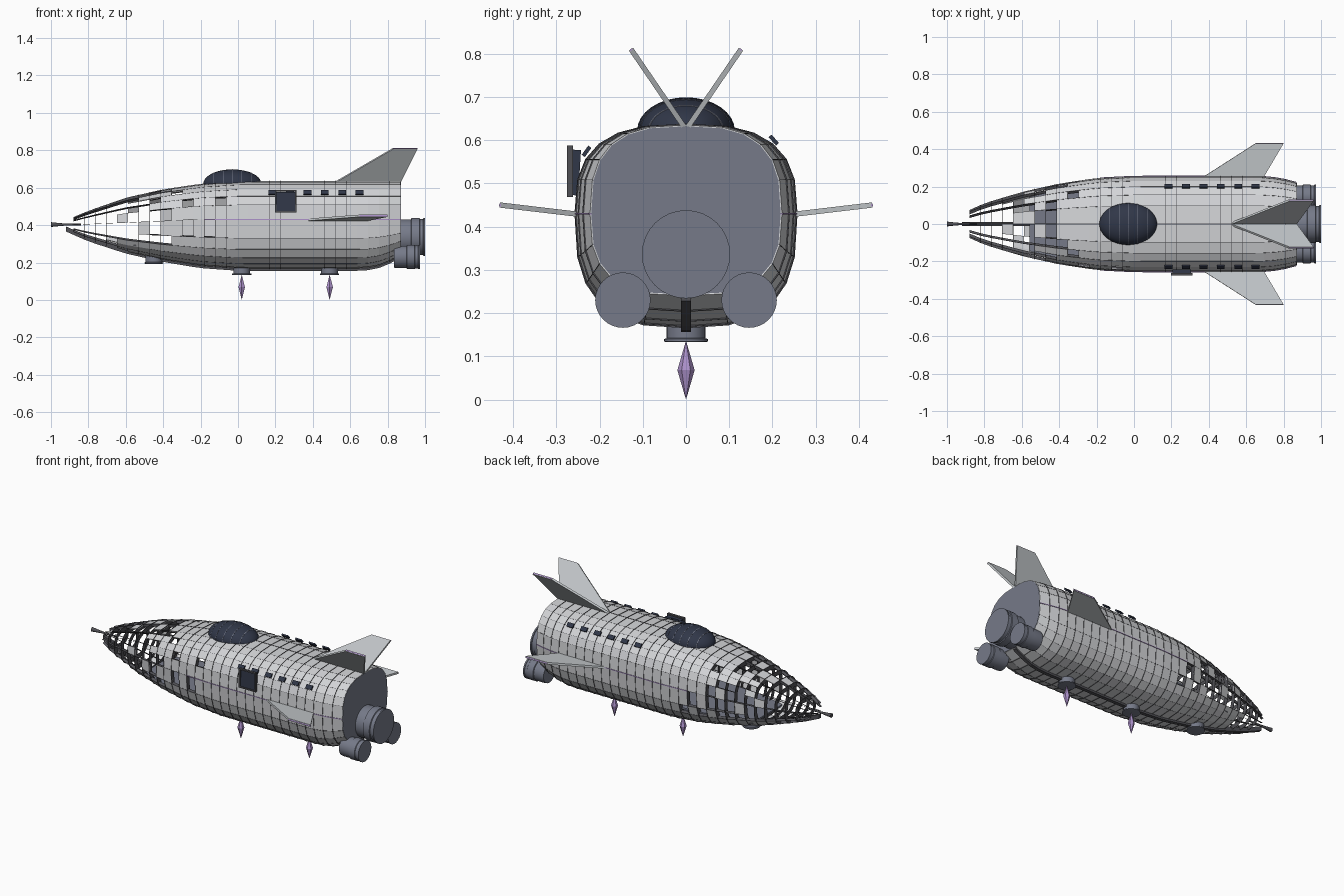
import bpy, bmesh, math, random
from mathutils import Vector, Matrix

random.seed(4)
cube = bpy.data.objects.get("Cube")
if cube:
    bpy.data.objects.remove(cube, do_unlink=True)


def material(name, r, g, b):
    m = bpy.data.materials.new(name)
    m.use_nodes = True
    m.diffuse_color = (r, g, b, 1)
    m.node_tree.nodes["Principled BSDF"].inputs["Base Color"].default_value = (r, g, b, 1)
    return m


PLATE = material("pale hull grey", .65, .66, .68)
FIN = material("fin grey", .57, .6, .62)
FRAME = material("dark frame grey", .08, .08, .09)
METAL = material("blue grey metal", .18, .195, .25)
GLASS = material("dark navy glass", .03, .038, .065)
VIOLET = material("violet crystal", .42, .29, .6)


def finish(bm, name, mat, smooth=False):
    bmesh.ops.recalc_face_normals(bm, faces=bm.faces)
    mesh = bpy.data.meshes.new(name)
    bm.to_mesh(mesh)
    bm.free()
    mesh.materials.append(mat)
    ob = bpy.data.objects.new(name, mesh)
    bpy.context.collection.objects.link(ob)
    if smooth:
        bpy.ops.object.select_all(action="DESELECT")
        ob.select_set(True)
        bpy.context.view_layer.objects.active = ob
        bpy.ops.object.shade_smooth_by_angle(angle=math.radians(35))
    return ob


def loft(bm, rings, closed=False):
    """Skin a list of equal point rings, capped unless the loft closes on itself."""
    vs = [[bm.verts.new(p) for p in ring] for ring in rings]
    n, m = len(vs[0]), len(vs)
    for i in range(m if closed else m - 1):
        a, b = vs[i], vs[(i + 1) % m]
        for k in range(n):
            bm.faces.new((a[k], a[(k + 1) % n], b[(k + 1) % n], b[k]))
    if not closed:
        bm.faces.new(vs[0])
        bm.faces.new(vs[-1])


def lathe(name, profile, mat, origin, axis="Z", sides=24, smooth=True):
    """Turn (radius, height) pairs around an axis, with a corner facing +y."""
    bm = bmesh.new()
    loft(bm, [[(r * math.sin(a), r * math.cos(a), h) for a in
               [math.tau * k / sides for k in range(sides)]] for r, h in profile])
    if axis == "X":
        bm.transform(Matrix.Rotation(math.pi / 2, 4, "Y"))
    bm.transform(Matrix.Translation(origin))
    return finish(bm, name, mat, smooth)


def box(name, center, size, mat, roll=0):
    bm = bmesh.new()
    bmesh.ops.create_cube(bm, size=1)
    bm.transform(Matrix.Translation(center) @ Matrix.Rotation(roll, 4, "X") @ Matrix.Diagonal((*size, 1)))
    return finish(bm, name, mat)


# Hull shape: x, half width, top, bottom
STATIONS = [(-.92, .055, .425, .378), (-.8, .11, .475, .325), (-.6, .17, .545, .26),
            (-.4, .215, .59, .215), (-.2, .245, .62, .182), (0, .255, .635, .168),
            (.68, .255, .635, .168), (.78, .245, .635, .188), (.87, .222, .635, .24)]
SIDES, ROWS = 24, 30
XS = [-.88 + 1.75 * i / ROWS for i in range(ROWS + 1)]


def hull_point(x, k, off=0.0):
    for a, b in zip(STATIONS, STATIONS[1:]):
        if x <= b[0] + 1e-6:
            break
    f = (x - a[0]) / (b[0] - a[0])
    w, top, bot = [a[i] + (b[i] - a[i]) * f for i in (1, 2, 3)]
    mid = min(.43, .40 + .03 * (x + .92) / .7)
    t = math.tau * k / SIDES
    s, c = math.sin(t), math.cos(t)
    y = math.copysign(abs(s) ** .714, s) * w
    z = math.copysign(abs(c) ** .714, c) * (top - mid if c > 0 else mid - bot)
    d = Vector((0, y, z))
    return Vector((x, 0, mid)) + d + d.normalized() * off


# Hull plates, thinning out toward the open nose, most of all on the flanks
bm = bmesh.new()
for i in range(ROWS):
    x = (XS[i] + XS[i + 1]) / 2
    for k in range(SIDES):
        from_top = abs((k + 12.5) % SIDES - 12)
        if from_top > 7.6:
            chance = (x + .72) / .2
        elif from_top > 4.4:
            chance = (x + .75) / .7
        else:
            chance = (x + .68) / .42
        if random.random() < chance:
            bm.faces.new([bm.verts.new(hull_point(XS[i + a], k + b))
                          for a, b in ((0, 0), (1, 0), (1, 1), (0, 1))])
plates = finish(bm, "hull_plates", PLATE)
# every loose quad must face away from the hull axis
for poly in plates.data.polygons:
    c = poly.center
    if poly.normal.dot(Vector((0, c.y, c.z - .42))) < 0:
        poly.flip()
solid = plates.modifiers.new("thickness", "SOLIDIFY")
solid.thickness, solid.offset = .005, -1

# Ribs: very thin deep hoops
bm = bmesh.new()
for x in XS[1:-1]:
    loft(bm, [[hull_point(x + dx, k, off) for k in range(SIDES)]
              for dx, off in ((-.0007, -.026), (-.0007, .003), (.0007, .003), (.0007, -.026))], True)
finish(bm, "ribs", FRAME)


# Stringers: thin fins along the hull
def stringer(bm, k, start, half, inner, outer):
    rings = []
    for x in [x for x in XS if x >= start]:
        p, q = hull_point(x, k, inner), hull_point(x, k, outer)
        side = (q - p).normalized().cross(Vector((1, 0, 0))) * half
        rings.append([p - side, p + side, q + side, q - side])
    loft(bm, rings)


bm = bmesh.new()
for k in range(SIDES):
    stringer(bm, k, -.5 if k % 2 else -.9, .0008, -.016, .0008)
stringer(bm, 0, -.9, .003, -.016, .001)
finish(bm, "stringers", FRAME)
bm = bmesh.new()
for k in (6, 18):
    stringer(bm, k, -.2, .002, -.005, .003)
finish(bm, "side_trim", VIOLET)

# Keel running up to the bow
bm = bmesh.new()
rings = []
for x in [-.92] + XS:
    p = hull_point(x, SIDES // 2)
    low = max(p.z - .012, .155)
    rings.append([(x, y, z) for y, z in ((-.011, p.z + .015), (.011, p.z + .015), (.011, low), (-.011, low))])
loft(bm, rings)
finish(bm, "keel", FRAME)

# Stern bulkhead and interior deck
bm = bmesh.new()
loft(bm, [[hull_point(.87, k, -.003) + Vector((dx, 0, 0)) for k in range(SIDES)] for dx in (-.02, .001)])
finish(bm, "stern_bulkhead", METAL)
bm = bmesh.new()
loft(bm, [[(x, y, z) for y, z in ((-w, .29), (w, .29), (w, .3), (-w, .3))]
          for x, w in ((-.56, .145), (-.4, .18), (-.2, .21), (.2, .22))])
finish(bm, "interior_deck", METAL)

# Bow spike
lathe("bow_spike", [(.013, -1), (.011, -.985), (.006, -.93), (.005, -.84)], FRAME, (0, 0, .403), "X", 12)


# Canopy with thin hoops
def canopy_section(x, grow):
    s = math.sqrt(max(.0004, 1 - (x / .155) ** 2))
    return [(x - .03, (.112 * s + grow) * math.cos(a), .622 + (.076 * s + grow) * math.sin(a))
            for a in [math.tau * k / 32 for k in range(32)]]


bm = bmesh.new()
loft(bm, [canopy_section(-.155 * math.cos(math.pi * i / 20), 0) for i in range(21)])
finish(bm, "canopy", GLASS, True)
bm = bmesh.new()
for x in (-.1, -.05, 0, .05, .1):
    loft(bm, [canopy_section(x + dx, g) for dx, g in ((-.0015, -.004), (-.0015, .001), (.0015, .001), (.0015, -.004))], True)
finish(bm, "canopy_hoops", METAL)


# Engines
def engine(name, r, x0, x1, y, z):
    d = x1 - x0
    lathe(name, [(r * .9, x0), (r * .93, x0 + d * .12), (r * .93, x0 + d * .48), (r, x0 + d * .5),
                 (r, x0 + d * .8), (r * .95, x0 + d * .82), (r * .95, x0 + d * .93),
                 (r, x0 + d * .94), (r, x1)], METAL, (0, y, z), "X", 32)


engine("main_engine", .102, .855, 1, 0, .336)
for name, s in (("left", 1), ("right", -1)):
    engine(name + "_engine", .064, .835, .972, s * .146, .23)


# Fins: flat blades given root and tip chords
def fin(name, root, tip, root_yz, tip_yz, s):
    across = Vector((0, tip_yz[0] - root_yz[0], tip_yz[1] - root_yz[1])).normalized()
    n = across.cross(Vector((1, 0, 0))) * .006
    pts = [Vector((x, *yz)) for x, yz in ((root[0], root_yz), (tip[0], tip_yz), (tip[1], tip_yz), (root[1], root_yz))]
    bm = bmesh.new()
    loft(bm, [[p + n * d for p in pts] for d in (-1, 1)])
    bm.transform(Matrix.Diagonal((1, s, 1, 1)))
    finish(bm, name, FIN)
    # slim violet edge strip on the tip
    bm = bmesh.new()
    loft(bm, [[p + n * d + across * e for d, e in ((-.5, -.003), (.5, -.003), (.5, .001), (-.5, .001))]
              for p in pts[1:3]])
    bm.transform(Matrix.Diagonal((1, s, 1, 1)))
    finish(bm, name + "_edge", VIOLET)


for name, s in (("left", 1), ("right", -1)):
    fin(name + "_tail_fin", (.52, .87), (.83, .96), (.004, .63), (.127, .81), s)
    fin(name + "_side_fin", (.36, .69), (.65, .8), (.245, .428), (.431, .45), s)

# Small windows along both flanks
for i in range(6):
    x = .185 + i * .093
    box(f"left_window_{i}", (x, .203, .6), (.042, .026, .009), GLASS, -.85)
    box(f"right_window_{i}", (x, -.23, .574), (.042, .026, .009), GLASS, .95)

# Side hatch
box("hatch_window", (.255, -.256, .525), (.1, .02, .105), GLASS, -.06)
for z in (.472, .583):
    box("hatch_frame_bar", (.255, -.268, z), (.116, .014, .008), FRAME)
for x in (.201, .309):
    box("hatch_frame_post", (x, -.268, .528), (.008, .014, .115), FRAME)

# Belly pads and hanging crystals
for name, x, z in (("bow", -.45, .193), ("middle", .02, .133), ("aft", .49, .133)):
    lathe(name + "_pad", [(.044, z), (.051, z + .001), (.051, z + .007), (.045, z + .009), (.045, z + .06)],
          METAL, (x, 0, 0))
    if name != "bow":
        lathe(name + "_crystal", [(.001, .003), (.02, .068), (.001, .133)], VIOLET, (x, 0, 0), "Z", 6, False)
